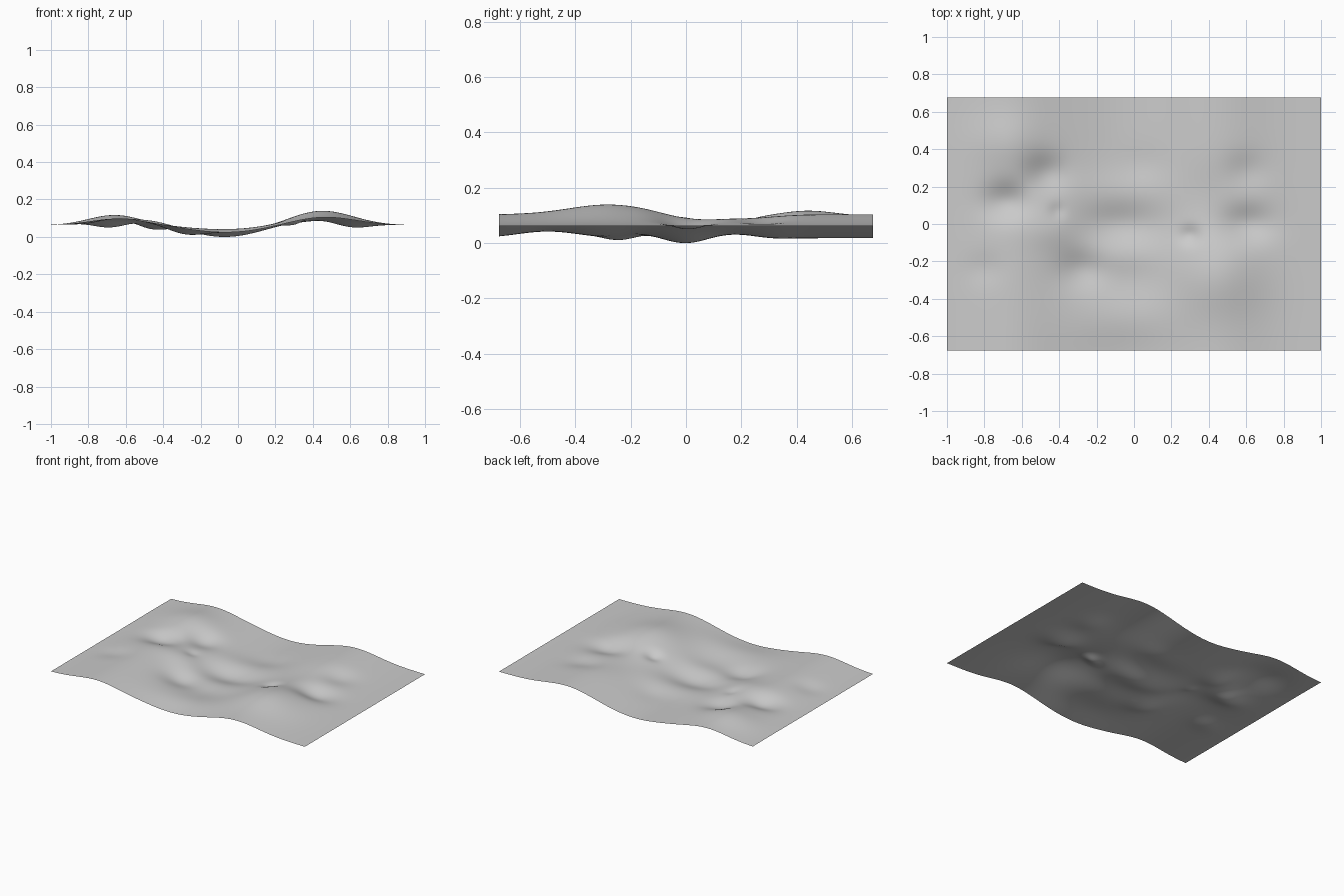
import bpy, bmesh, math

cube = bpy.data.objects.get("Cube")
if cube:
    bpy.data.objects.remove(cube, do_unlink=True)

HALF_X, HALF_Y = 1.0, 0.676
COLS, ROWS = 160, 108

# Long swells running front to back: centre x, spread, height
SWELLS = [(-0.64, 0.15, 0.036), (-0.06, 0.20, -0.045), (0.46, 0.17, 0.043)]

# Rounded hills and hollows: x, y, spread x, spread y, height
MOUNDS = [
    # hills
    (0.43, -0.28, 0.17, 0.14, 0.036),
    (-0.68, 0.44, 0.13, 0.10, 0.020),
    (-0.42, -0.03, 0.10, 0.07, 0.015),
    (-0.05, -0.50, 0.20, 0.11, 0.024),
    (-0.06, -0.17, 0.15, 0.07, 0.014),
    (-0.06, 0.17, 0.17, 0.08, 0.014),
    # hollows
    (-0.68, 0.12, 0.09, 0.07, -0.046),
    (-0.47, 0.27, 0.08, 0.07, -0.034),
    (0.60, 0.00, 0.10, 0.07, -0.040),
    (0.60, 0.28, 0.08, 0.07, -0.018),
    (0.42, 0.14, 0.13, 0.12, -0.015),
    (-0.08, 0.00, 0.16, 0.07, -0.020),
    (-0.28, -0.24, 0.09, 0.07, -0.030),
    (-0.80, -0.24, 0.07, 0.06, -0.010),
    (0.05, 0.32, 0.08, 0.07, -0.006),
    (0.30, -0.06, 0.04, 0.035, -0.020),
    (-0.41, 0.07, 0.03, 0.03, -0.009),
]


def bell(d, spread):
    return math.exp(-0.5 * (d / spread) ** 2)


def height(x, y):
    z = 0.06
    for cx, s, h in SWELLS:
        z += h * bell(x - cx, s)
    for cx, cy, sx, sy, h in MOUNDS:
        z += h * bell(x - cx, sx) * bell(y - cy, sy)
    return z


# Terrain sheet: a fine grid displaced by the height function
bm = bmesh.new()
bmesh.ops.create_grid(bm, x_segments=COLS, y_segments=ROWS, size=1.0)
for v in bm.verts:
    v.co.x *= HALF_X
    v.co.y *= HALF_Y
    v.co.z = height(v.co.x, v.co.y)
lowest = min(v.co.z for v in bm.verts)
for v in bm.verts:
    v.co.z -= lowest
for f in bm.faces:
    f.smooth = True
mesh = bpy.data.meshes.new("terrain_sheet")
bm.to_mesh(mesh)
bm.free()
terrain = bpy.data.objects.new("terrain_sheet", mesh)
bpy.context.collection.objects.link(terrain)

# Plain grey ground colour
grey = bpy.data.materials.new("ground_grey")
grey.use_nodes = True
colour = (0.6, 0.6, 0.6, 1.0)
grey.diffuse_color = colour
grey.node_tree.nodes["Principled BSDF"].inputs["Base Color"].default_value = colour
mesh.materials.append(grey)
